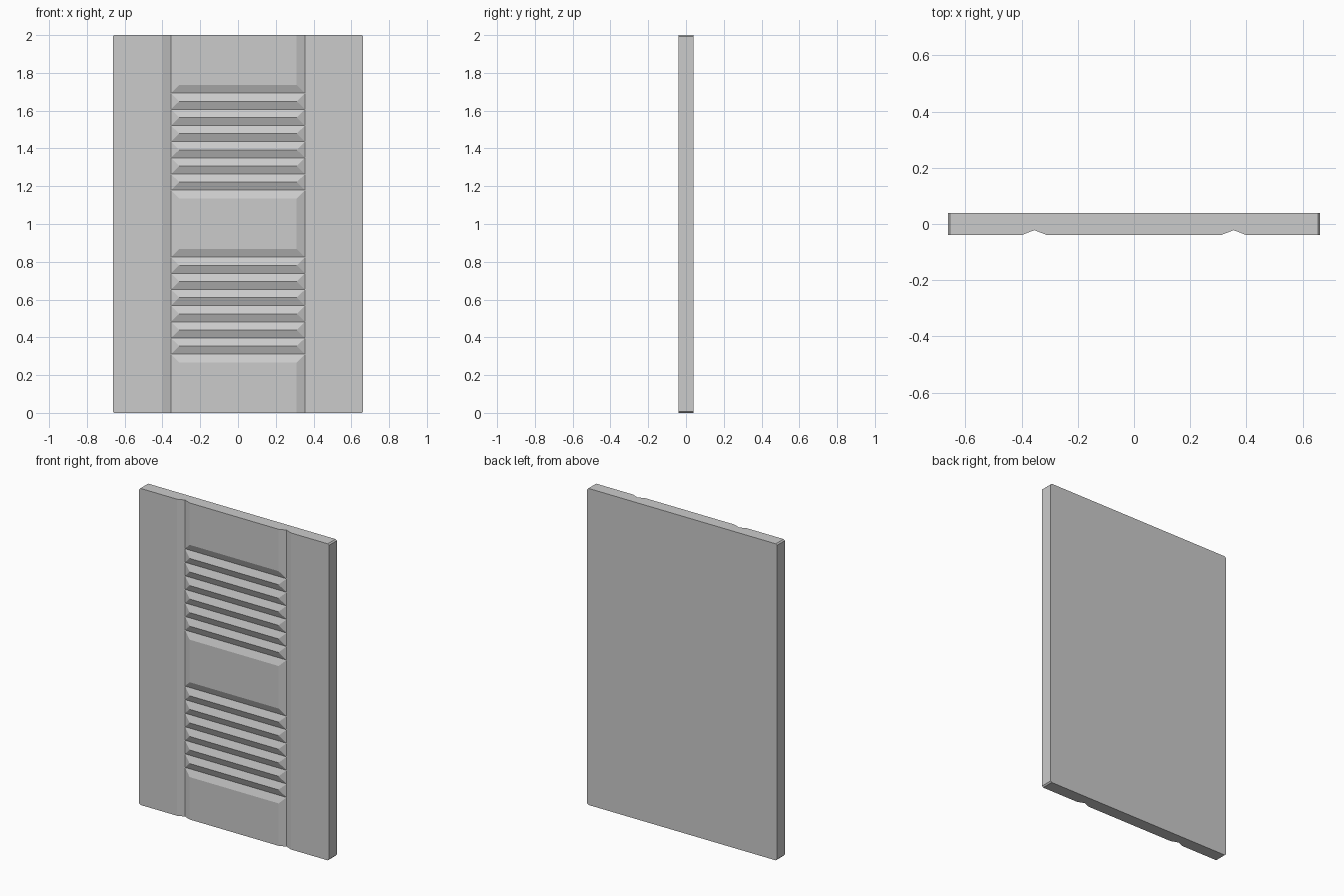
import bpy, bmesh
from math import radians

if "Cube" in bpy.data.objects:
    bpy.data.objects.remove(bpy.data.objects["Cube"])

HALF_W, HALF_D, HEIGHT = 0.663, 0.039, 2.0
GROOVE_X, SLOPE, DEPTH = 0.355, 0.044, 0.017     # vertical V grooves
PITCH, LOUVRES = 0.0856, 7                       # horizontal louvre grooves
CORNER = 0.008
GROUPS = (0.268, 1.136)                          # bottom of each louvre group

# Columns across the panel, and rows as (height, is_groove_bottom)
half = [GROOVE_X - SLOPE, GROOVE_X, GROOVE_X + SLOPE, HALF_W]
columns = [-x for x in reversed(half)] + half
rows = [(0.0, False)]
for base in GROUPS:
    rows += [(base + i * PITCH / 2, i % 2 == 1) for i in range(2 * LOUVRES + 1)]
rows.append((HEIGHT, False))


def front_y(x, groove_row):
    deep = abs(abs(x) - GROOVE_X) < 1e-5 or (groove_row and abs(x) < GROOVE_X)
    return -HALF_D + (DEPTH if deep else 0)


bm = bmesh.new()

# Carved front surface, with mitred louvre ends split from the ridge corner
grid = [[bm.verts.new((x, front_y(x, g), z)) for x in columns] for z, g in rows]
for low, high in zip(grid, grid[1:]):
    for c in range(len(columns) - 1):
        quad = [low[c], low[c + 1], high[c + 1], high[c]]
        if sum(v.co.y > -HALF_D + 1e-5 for v in quad) % 2:
            k = min(range(4), key=lambda i: quad[i].co.y)
            # outer slopes stay flat: cut off the corner that differs
            if sum(v.co.y > -HALF_D + 1e-5 for v in quad) == 1:
                k = (max(range(4), key=lambda i: quad[i].co.y) + 1) % 4
            q = quad[k:] + quad[:k]
            bm.faces.new((q[0], q[1], q[2]))
            bm.faces.new((q[0], q[2], q[3]))
        else:
            bm.faces.new(quad)

# Side walls and flat back
rim = [e for e in bm.edges if e.is_boundary]
ext = bmesh.ops.extrude_edge_only(bm, edges=rim)["geom"]
for v in ext:
    if isinstance(v, bmesh.types.BMVert):
        v.co.y = HALF_D
bmesh.ops.holes_fill(bm, edges=[e for e in bm.edges if e.is_boundary], sides=0)

# Merge coplanar pieces, then chamfer the four outer corners
bmesh.ops.dissolve_limit(bm, angle_limit=radians(1), verts=bm.verts[:], edges=bm.edges[:])
corners = [e for e in bm.edges
           if all(abs(abs(v.co.x) - HALF_W) < 1e-4 and
                  min(v.co.z, HEIGHT - v.co.z) < 1e-4 for v in e.verts)
           and abs(e.verts[0].co.y - e.verts[1].co.y) > HALF_D]
bmesh.ops.bevel(bm, geom=corners, offset=CORNER, segments=1, affect='EDGES')
bmesh.ops.recalc_face_normals(bm, faces=bm.faces[:])

mesh = bpy.data.meshes.new("louvred_panel")
bm.to_mesh(mesh)
bm.free()
panel = bpy.data.objects.new("louvred_panel", mesh)
bpy.context.collection.objects.link(panel)
